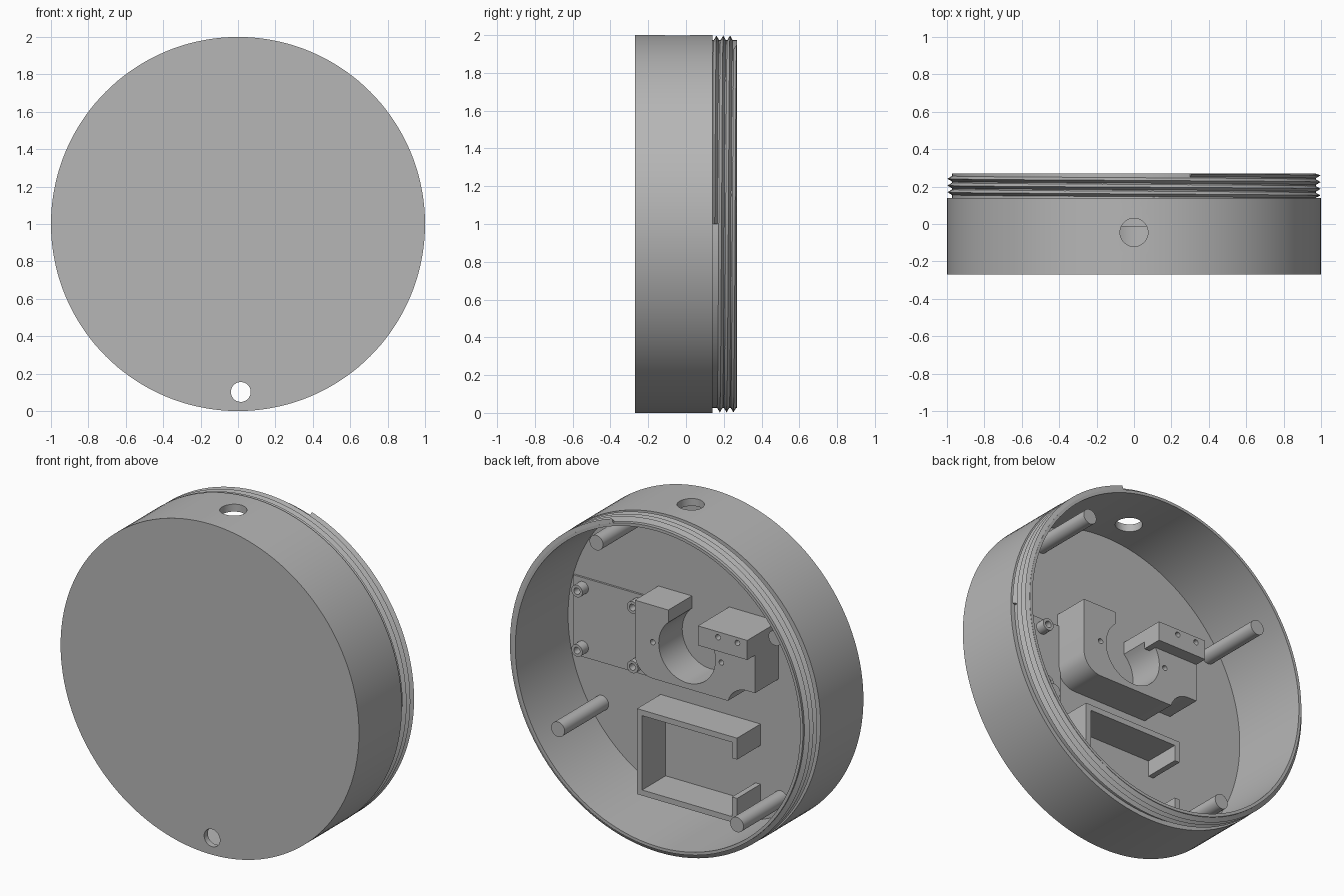
import bpy, bmesh, math
from mathutils import Vector, Matrix

cube = bpy.data.objects.get("Cube")
if cube:
    bpy.data.objects.remove(cube, do_unlink=True)

GREY = (0.47, 0.47, 0.47, 1)
mat = bpy.data.materials.new("plain grey")
mat.use_nodes = True
mat.diffuse_color = GREY
mat.node_tree.nodes["Principled BSDF"].inputs["Base Color"].default_value = GREY

FLOOR = -0.235    # inner face of the closed front
HOLDER = -0.01    # rear face of the holders
WALL = 0.955      # inner radius
CORE = 0.973      # thread root radius
BACK = 0.27       # open rim
SHOULDER = 0.14   # where the thread starts


def finish(name, bm):
    bmesh.ops.remove_doubles(bm, verts=bm.verts, dist=1e-5)
    bmesh.ops.recalc_face_normals(bm, faces=bm.faces)
    mesh = bpy.data.meshes.new(name)
    bm.to_mesh(mesh)
    bm.free()
    mesh.materials.append(mat)
    ob = bpy.data.objects.new(name, mesh)
    bpy.context.collection.objects.link(ob)
    return ob


def activate(ob):
    bpy.ops.object.select_all(action='DESELECT')
    ob.select_set(True)
    bpy.context.view_layer.objects.active = ob


def smooth(ob):
    activate(ob)
    bpy.ops.object.shade_smooth_by_angle(angle=math.radians(25))
    return ob


def lathe(name, profile, x=0, z=0, steps=32, closed=False):
    """Turn (radius, y) points round a y axis at x, z (z from the centre)."""
    bm = bmesh.new()
    vs = [bm.verts.new((r, y, 0)) for r, y in profile]
    es = [bm.edges.new(p) for p in zip(vs, vs[1:])]
    if closed:
        es.append(bm.edges.new((vs[-1], vs[0])))
    bmesh.ops.spin(bm, geom=vs + es, cent=(0, 0, 0), axis=(0, 1, 0),
                   angle=2 * math.pi, steps=steps)
    bmesh.ops.translate(bm, verts=bm.verts, vec=(x, 0, 1 + z))
    return finish(name, bm)


def rod(name, r, y0, y1, x, z, steps=32):
    return lathe(name, [(0, y0), (r, y0), (r, y1), (0, y1)], x, z, steps)


def prism(name, outline, y0, y1):
    """Extrude an (x, z) outline along y."""
    bm = bmesh.new()
    face = bm.faces.new([bm.verts.new((x, y0, 1 + z)) for x, z in outline])
    new = bmesh.ops.extrude_face_region(bm, geom=[face])["geom"]
    bmesh.ops.translate(bm, vec=(0, y1 - y0, 0),
                        verts=[v for v in new if isinstance(v, bmesh.types.BMVert)])
    return finish(name, bm)


def combine(ob, other, operation='DIFFERENCE'):
    mod = ob.modifiers.new("combine", 'BOOLEAN')
    mod.operation, mod.solver, mod.object = operation, 'EXACT', other
    activate(ob)
    bpy.ops.object.modifier_apply(modifier=mod.name)
    bpy.data.objects.remove(other, do_unlink=True)


def arc(cx, cz, r, a0, a1, n):
    angles = [math.radians(a0 + (a1 - a0) * i / n) for i in range(n + 1)]
    return [(cx + r * math.cos(a), cz + r * math.sin(a)) for a in angles]


# Round cup, open at the back
shell = lathe("housing", [(0, -BACK), (1, -BACK), (1, SHOULDER), (CORE, SHOULDER),
                          (CORE, BACK), (WALL, BACK), (WALL, FLOOR), (0, FLOOR)],
              steps=144)
combine(shell, rod("floor_cutter", 0.053, -0.4, -0.2, 0.015, -0.898, 40))
bm = bmesh.new()
bmesh.ops.create_cone(bm, cap_ends=True, segments=48, radius1=0.075, radius2=0.075,
                      depth=0.4, matrix=Matrix.Translation((0, -0.045, 1.95)))
combine(shell, finish("wall_cutter", bm))
smooth(shell)

# Helical thread ridge
bm = bmesh.new()
SEG, TURNS, PITCH, HALF = 120, 3.2, 0.036, 0.017
rows = []
for i in range(int(SEG * TURNS) + 1):
    a = 2 * math.pi * i / SEG
    y = 0.152 + PITCH * i / SEG
    row = []
    for r, dy in ((CORE - 0.004, -HALF), (0.998, 0), (CORE - 0.004, HALF)):
        yy = min(max(y + dy, SHOULDER), BACK)
        row.append(bm.verts.new((r * math.cos(a), yy, 1 + r * math.sin(a))))
    rows.append(row)
for a, b in zip(rows, rows[1:]):
    for k in range(3):
        j = (k + 1) % 3
        bm.faces.new((a[k], a[j], b[j], b[k]))
bm.faces.new(rows[0])
bm.faces.new(rows[-1])
smooth(finish("thread", bm))

# Four long posts, a quarter turn apart
for i in range(4):
    a = math.radians(57.1 + 90 * i)
    smooth(rod("post_%d" % (i + 1), 0.045, FLOOR - 0.01, 0.186,
               0.867 * math.cos(a), 0.867 * math.sin(a)))

# Board pad with four hollow standoffs
prism("board_pad", [(0.34, -0.22), (0.91, -0.22), (0.91, 0.26), (0.34, 0.26)],
      FLOOR - 0.005, FLOOR + 0.012)
for x in (0.475, 0.847):
    for z in (-0.16, 0.2):
        smooth(lathe("standoff", [(0, FLOOR), (0.037, FLOOR), (0.037, -0.165),
                                  (0.02, -0.165), (0.02, -0.215), (0, -0.215)], x, z, 24))

# Cradle with a round seat, one rounded corner and one scooped corner
TOP, BOTTOM, LEFT, RIGHT, GAP = 0.338, -0.105, 0.35, -0.456, 0.125
SEAT_R, SEAT_Z = 0.19, 0.12
open_angle = math.degrees(math.acos(GAP / SEAT_R))
outline = [(LEFT, TOP), (GAP, TOP)]
outline += arc(0, SEAT_Z, SEAT_R, open_angle, -180 - open_angle, 40)
outline += [(-GAP, TOP), (RIGHT, TOP), (RIGHT, -0.01)]
outline += arc(-0.40, -0.14, 0.13, 85, 16, 8)
outline += [(-0.26, BOTTOM)]
outline += arc(LEFT - 0.12, BOTTOM + 0.12, 0.12, -90, 0, 10)
cradle = prism("cradle", outline, FLOOR - 0.005, HOLDER)
ledge = prism("ledge", [(-GAP, 0.22), (-GAP, TOP), (RIGHT, TOP), (RIGHT, 0.22)],
              HOLDER - 0.05, 0.065)
combine(cradle, ledge, 'UNION')
for x, z in ((0.23, 0.115), (-0.23, 0.115), (-0.26, 0.305), (-0.39, 0.305)):
    combine(cradle, rod("screw_cutter", 0.016, -0.12, 0.1, x, z, 20))
smooth(cradle)

# C-shaped bracket below the cradle
W, T = 0.335, 0.034
HI, LO, LIP_HI, LIP_LO = -0.315, -0.833, -0.445, -0.68
prism("battery_bracket",
      [(W, HI), (-W, HI), (-W, LIP_HI), (T - W, LIP_HI), (T - W, HI - T), (W - T, HI - T),
       (W - T, LO + T), (T - W, LO + T), (T - W, LIP_LO), (-W, LIP_LO), (-W, LO), (W, LO)],
      FLOOR - 0.005, HOLDER)
